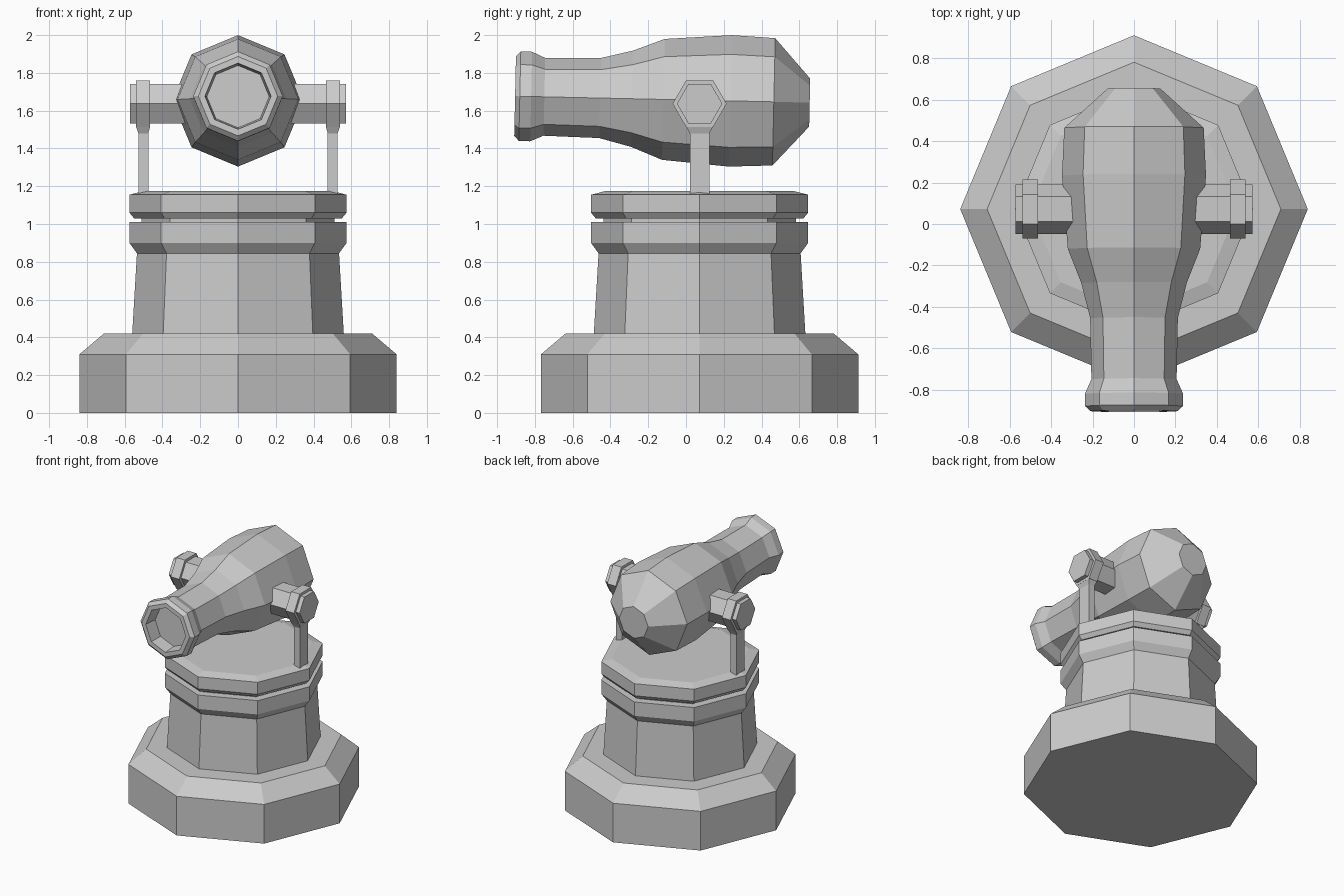
import bpy, bmesh, math
from mathutils import Matrix

if "Cube" in bpy.data.objects:
    bpy.data.objects.remove(bpy.data.objects["Cube"])

CY = 0.072      # pedestal and pivot centre in y
PIVOT_Z = 1.637


def loft(name, rings):
    """Skin a list of equal-length vertex rings and cap both ends."""
    bm = bmesh.new()
    loops = [[bm.verts.new(p) for p in ring] for ring in rings]
    n = len(loops[0])
    for a, b in zip(loops, loops[1:]):
        for i in range(n):
            j = (i + 1) % n
            bm.faces.new((a[i], a[j], b[j], b[i]))
    bm.faces.new(loops[0][::-1])
    bm.faces.new(loops[-1])
    bmesh.ops.recalc_face_normals(bm, faces=bm.faces)
    mesh = bpy.data.meshes.new(name)
    bm.to_mesh(mesh)
    bm.free()
    obj = bpy.data.objects.new(name, mesh)
    bpy.context.collection.objects.link(obj)
    return obj


def turned(name, profile, sides, matrix):
    """Faceted lathe around local z; profile is (radius, height)."""
    step = math.tau / sides
    return loft(name, [[matrix @ Matrix.Rotation(i * step, 4, 'Z') @ Matrix.Translation((r, 0, h)).translation
                        for i in range(sides)] for r, h in profile])


def rect(x0, x1, half_y, z):
    return [(x0, CY - half_y, z), (x1, CY - half_y, z), (x1, CY + half_y, z), (x0, CY + half_y, z)]


# Pedestal: plinth, tapered column, moulding, neck and cap
turned("pedestal", [(0.84, 0), (0.84, 0.31), (0.71, 0.42), (0.56, 0.42), (0.535, 0.845),
                    (0.575, 0.90), (0.575, 1.01), (0.51, 1.01), (0.51, 1.03), (0.55, 1.03),
                    (0.575, 1.06), (0.575, 1.155), (0.50, 1.174)],
       8, Matrix.Translation((0, CY, 0)))

# Barrel: local z runs backwards along +y, tilted slightly muzzle-up, with a recessed bore
tilt = Matrix.Rotation(math.radians(-90 - 1.25), 4, 'X')
turned("barrel", [(0.165, -0.80), (0.175, -0.905), (0.21, -0.905), (0.237, -0.88), (0.237, -0.82),
                  (0.206, -0.75), (0.212, -0.455), (0.255, -0.285), (0.32, -0.12),
                  (0.348, 0.235), (0.337, 0.465), (0.127, 0.655)],
       8, Matrix.Translation((0, 0, 1.657)) @ tilt)

# Trunnions, collars and posts on both sides
for label, s in (("left", -1), ("right", 1)):
    # local z -> outward x, local x -> y (hexagon corners point along y)
    m = Matrix(((0, 0, s, 0), (1, 0, 0, CY), (0, 1, 0, PIVOT_Z), (0, 0, 0, 1)))
    turned(label + "_trunnion", [(0.12, 0.25), (0.12, 0.573)], 6, m)
    turned(label + "_collar", [(0.143, 0.465), (0.143, 0.54)], 6, m)
    loft(label + "_post", [rect(s * 0.475, s * 0.527, 0.052, 1.155),
                           rect(s * 0.475, s * 0.527, 0.052, 1.48),
                           rect(s * 0.465, s * 0.54, 0.07, 1.515)])
